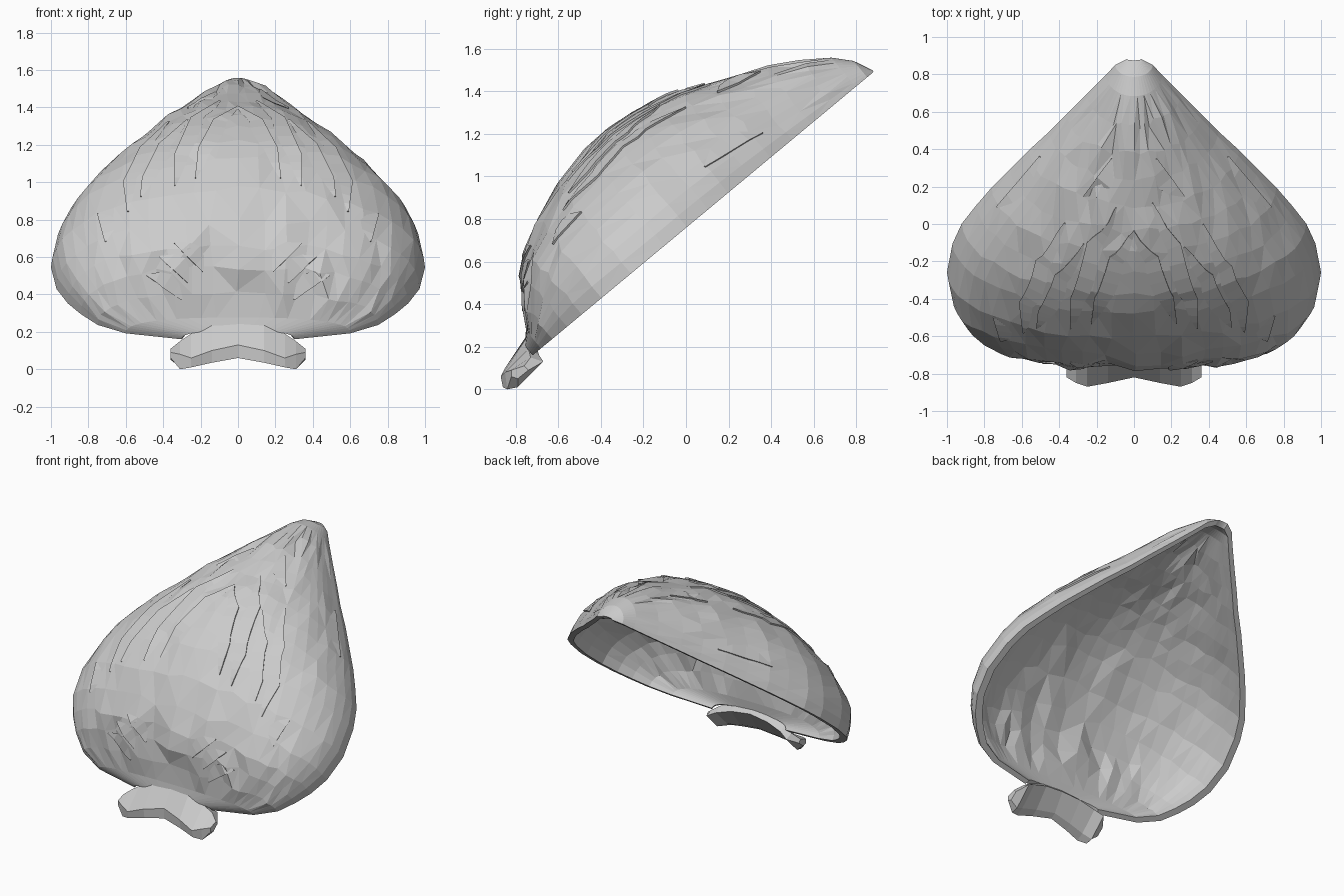
import bpy, bmesh, math, random
from mathutils import Vector
from mathutils.bvhtree import BVHTree

random.seed(4)
if "Cube" in bpy.data.objects:
    bpy.data.objects.remove(bpy.data.objects["Cube"])

grey = bpy.data.materials.new("soft_grey")
grey.use_nodes = True
grey.diffuse_color = (0.6, 0.6, 0.6, 1)
grey.node_tree.nodes["Principled BSDF"].inputs["Base Color"].default_value = (0.6, 0.6, 0.6, 1)


def finish(bm, name):
    bmesh.ops.recalc_face_normals(bm, faces=bm.faces)
    mesh = bpy.data.meshes.new(name)
    bm.to_mesh(mesh)
    mesh.materials.append(grey)
    obj = bpy.data.objects.new(name, mesh)
    bpy.context.collection.objects.link(obj)
    return obj


def skin(bm, rows, closed=False):
    """Join neighbouring rows of vertices with faces."""
    for a, b in zip(rows, rows[1:]):
        n = len(a)
        for j in range(n if closed else n - 1):
            k = (j + 1) % n
            bm.faces.new((a[j], a[k], b[k], b[j]))


# Frame of the tilted rim: along it, and out through the dome
BASE = Vector((0, -0.72, 0.16))
ALONG = Vector((0, 0.77, 0.64))
OUT = Vector((0, -0.64, 0.77))
SEGS = 26

# Distance along the rim, half width, dome height
SECTIONS = [(0, .30, .06), (.05, .60, .11), (.12, .75, .22), (.21, .84, .33),
            (.30, .91, .41), (.42, .97, .48), (.60, 1.0, .55), (.80, .97, .59),
            (.94, .92, .595), (1.07, .84, .58), (1.19, .76, .555), (1.32, .66, .515),
            (1.45, .56, .46), (1.58, .45, .40), (1.70, .36, .34), (1.84, .25, .265),
            (1.97, .15, .178), (2.04, .10, .10), (2.08, .04, .01)]


def dome_point(u, w, h, j, inner):
    t = math.pi * j / SEGS
    p = 2 / (1.95 + 0.65 * max(0, 1 - u / 0.7))
    c, s = math.cos(t), max(0, math.sin(t))
    x = w * math.copysign(abs(c) ** p, c)
    n = h * s ** p
    # shallow fold on each side of the middle, gathering at the neck
    if 0.1 < u < 0.9:
        n -= 0.02 * math.exp(-((abs(x) - 0.05 - 0.25 * u) / 0.06) ** 2)
    if 0 < j < SEGS and 0.1 < u < 1.9:
        u += random.uniform(-0.025, 0.025) * s
        x += random.uniform(-0.012, 0.012) * s
    if inner:
        x, u, n = x * 0.95, 0.03 + u * 0.965, n * 0.93
    return BASE + ALONG * u + OUT * n + Vector((x, 0, 0))


# Hollow hood: outer skin, inner skin and the rim between them
bm = bmesh.new()
skins = []
for inner in (False, True):
    random.seed(4)
    rows = [[bm.verts.new(dome_point(*s, j, inner)) for j in range(SEGS + 1)] for s in SECTIONS]
    skin(bm, rows)
    skins.append(rows)
outer, inside = skins
for edge in (0, SEGS):
    skin(bm, [[r[edge] for r in outer], [r[edge] for r in inside]])
for end in (0, -1):
    skin(bm, [outer[end], inside[end]])
bmesh.ops.triangulate(bm, faces=bm.faces, quad_method='SHORT_EDGE')
tree = BVHTree.FromBMesh(bm)
finish(bm, "hood")

# Overlapping leaf edges: tapered wedges that blend into the dome on one side
FRONT_LINES = [[(0, 1.40), (.13, 1.33), (.21, 1.18), (.23, 1.02)],
               [(.10, 1.43), (.25, 1.34), (.34, 1.14), (.34, .98)],
               [(.27, 1.33), (.42, 1.20), (.51, 1.02), (.52, .92)],
               [(.37, 1.32), (.52, 1.18), (.61, 1.0), (.59, .84)],
               [(.75, .83), (.71, .68)],
               [(.34, .67), (.19, .52)],
               [(.42, .60), (.27, .46)],
               [(.49, .50), (.30, .37)]]
TOP_LINES = [[(.12, .35), (.27, .15)], [(.50, .36), (.73, .09)]]


def hit(a, b, from_top):
    if from_top:
        return tree.ray_cast(Vector((a, b, 3)), Vector((0, 0, -1)))[:2]
    return tree.ray_cast(Vector((a, -3, b)), Vector((0, 1, 0)))[:2]


def leaf_edge(bm, line, from_top, side):
    pts = []
    for (a, b), (c, d) in zip(line, line[1:]):
        pts += [(a + (c - a) * i / 4, b + (d - b) * i / 4) for i in range(4)]
    pts.append(line[-1])
    found = [hit(side * a, b, from_top) for a, b in pts]
    found = [f for f in found if f[0] is not None]
    rows = []
    for i, (p, n) in enumerate(found):
        q = found[min(i + 1, len(found) - 1)][0] - found[max(i - 1, 0)][0]
        across = q.cross(n).normalized()
        if across.x * side > 0:
            across = -across
        size = 0.1 + 0.9 * math.sin(math.pi * i / (len(found) - 1))
        foot, foot_normal = tree.find_nearest(p + across * 0.09 * size)[:2]
        rows.append([bm.verts.new(v) for v in (
            p - n * 0.01, p + n * 0.013 * size, foot - foot_normal * 0.004)])
    skin(bm, rows, closed=True)
    for end in (rows[0], rows[-1]):
        bm.faces.new(end)


bm = bmesh.new()
for lines, from_top in ((FRONT_LINES, False), (TOP_LINES, True)):
    for line in lines:
        for side in (-1, 1):
            leaf_edge(bm, line, from_top, side)
finish(bm, "leaf_edges")

# Flared hollow collar below the hood: half profile stations (y, z), mirrored
HALF = [(0, [(-.75, .25), (-.82, .13), (-.82, .06), (-.785, .085), (-.71, .21)]),
        (.14, [(-.75, .24), (-.85, .10), (-.84, .035), (-.80, .065), (-.70, .195)]),
        (.25, [(-.74, .19), (-.87, .06), (-.86, .01), (-.81, .04), (-.69, .16)]),
        (.31, [(-.73, .15), (-.85, .08), (-.84, 0), (-.79, .01), (-.67, .13)]),
        (.36, [(-.76, .11), (-.82, .09), (-.82, .06), (-.79, .05), (-.74, .09)])]
stations = [(-x, ring) for x, ring in HALF[:0:-1]] + HALF
bm = bmesh.new()
rows = [[bm.verts.new((x, y, z)) for y, z in ring] for x, ring in stations]
skin(bm, rows, closed=True)
for end in (rows[0], rows[-1]):
    bm.faces.new(end)
finish(bm, "collar")
